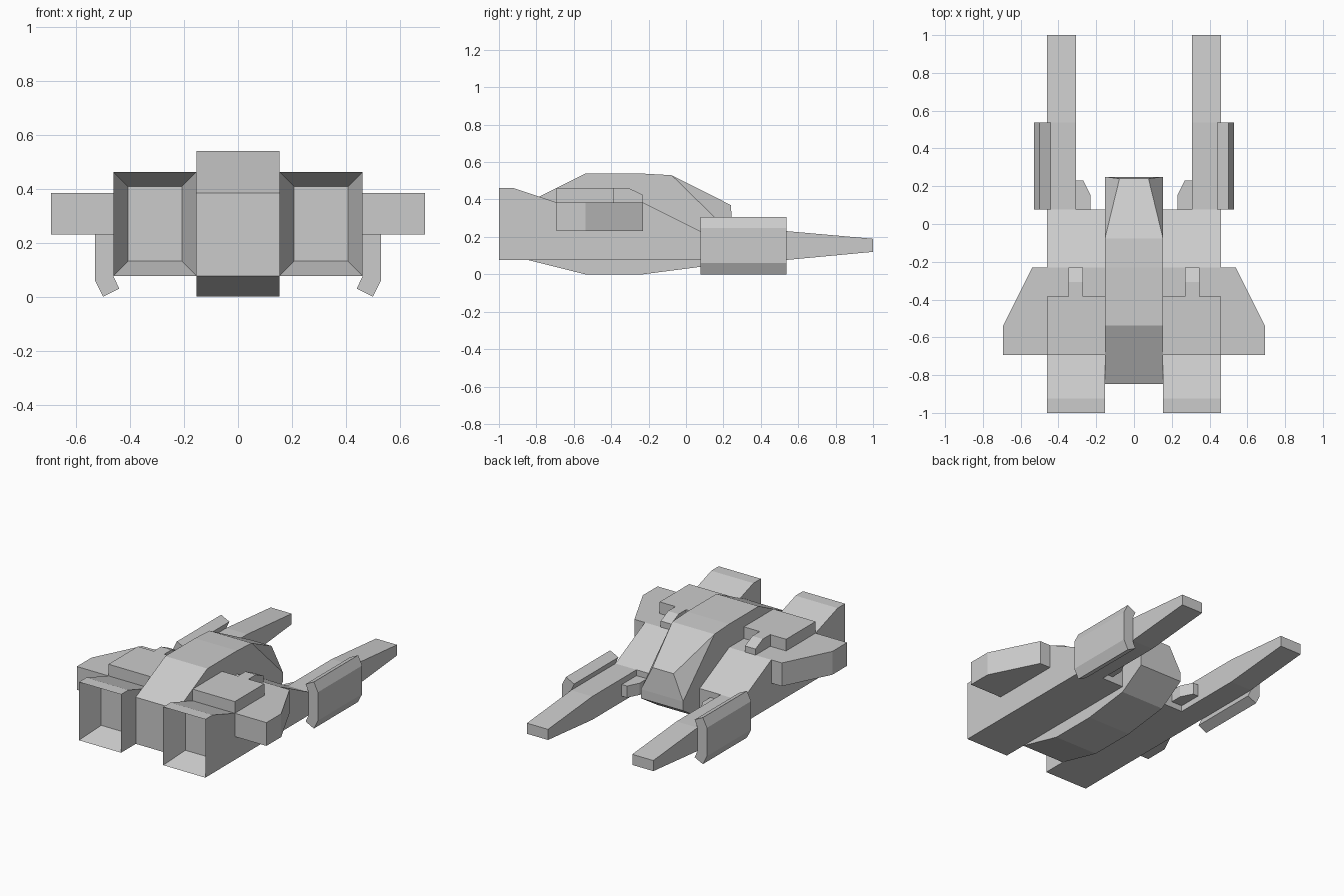
import bpy, bmesh

if "Cube" in bpy.data.objects:
    bpy.data.objects.remove(bpy.data.objects["Cube"])

U = 2 / 26  # design grid step


def extrude(points, axis, lo, hi):
    """Extrude a 2D outline along 'x', 'y' or 'z' and return the bmesh."""
    place = {'x': lambda a, b, d: (d, a, b),
             'y': lambda a, b, d: (a, d, b),
             'z': lambda a, b, d: (a, b, d)}[axis]
    bm = bmesh.new()
    ends = [[bm.verts.new(place(a, b, d)) for a, b in points] for d in (lo, hi)]
    bm.faces.new(ends[0])
    bm.faces.new(ends[1][::-1])
    n = len(points)
    for i in range(n):
        j = (i + 1) % n
        bm.faces.new((ends[0][i], ends[1][i], ends[1][j], ends[0][j]))
    bmesh.ops.recalc_face_normals(bm, faces=bm.faces)
    return bm


def finish(name, bm, mirror=True):
    mesh = bpy.data.meshes.new(name)
    bm.to_mesh(mesh)
    bm.free()
    ob = bpy.data.objects.new(name, mesh)
    bpy.context.collection.objects.link(ob)
    if mirror:
        mod = ob.modifiers.new("Mirror", 'MIRROR')
        mod.use_mirror_merge = False
    return ob


# Central fuselage with tapered canopy nose
bm = extrude([(-11*U, U), (-7*U, 0), (-3*U, 0), (U, 0.04), (0.25, 0.15),
              (0.25, 0.21), (0.24, 0.37), (-U, 0.53), (-3*U, 7*U),
              (-7*U, 7*U), (-11*U, 5*U)], 'x', -2*U, 2*U)
for face in [f for f in bm.faces if len(f.verts) > 4]:
    loop = list(face.verts)
    shoulder = next(v for v in loop if abs(v.co.z - 0.53) < 1e-4)
    corner = next(v for v in loop if abs(v.co.z - 0.21) < 1e-4)
    bmesh.utils.face_split(face, shoulder, corner)
for v in bm.verts:
    if abs(v.co.z - 0.37) < 1e-4:
        v.co.x *= 0.5
finish("fuselage", bm, mirror=False)

# Engine hulls with recessed exhaust openings
bm = extrude([(-1, U), (-1, 6*U), (-12*U, 6*U), (-9*U, 5*U), (-3*U, 5*U),
              (U, 3*U), (U, U)], 'x', 2*U, 6*U)
bm.faces.ensure_lookup_table()
back = min(bm.faces, key=lambda f: f.calc_center_median().y)
bmesh.ops.inset_region(bm, faces=[back], thickness=U)
for v in back.verts:
    v.co.y += 2*U
finish("engine_hull", bm)

# Forward prongs
finish("prong", extrude([(U, U), (7*U, U), (1, 0.12), (1, 0.19),
                         (7*U, 3*U), (U, 3*U)], 'x', 4*U, 6*U))

# Stub wings
finish("wing", extrude([(6*U, -9*U), (9*U, -9*U), (9*U, -7*U),
                        (7*U, -3*U), (6*U, -3*U)], 'z', 3*U, 5*U))

# Raised turret blocks and their short barrels
finish("turret_block", extrude([(-9*U, 5*U), (-5*U, 5*U), (-5*U, 6*U),
                                (-9*U, 6*U)], 'x', 2*U, 6*U))
finish("barrel", extrude([(-5*U, 5*U), (-3*U, 5*U), (-3*U, 0.425),
                          (-4*U, 6*U), (-5*U, 6*U)], 'x', 3.5*U, 4.5*U))

# Curved armour panels outside the prongs
half = [(6*U, U), (0.44, 0.03), (0.50, 0), (0.53, 0.06)]
finish("side_panel", extrude(half + [(x, 4*U - z) for x, z in half[::-1]],
                             'y', U, 7*U))

# Small fins on the inside of the prongs
finish("inner_fin", extrude([(4*U, U), (3*U, U), (3*U, 2*U), (3.5*U, 3*U),
                             (4*U, 3*U)], 'z', 1.5*U, 2.5*U))
